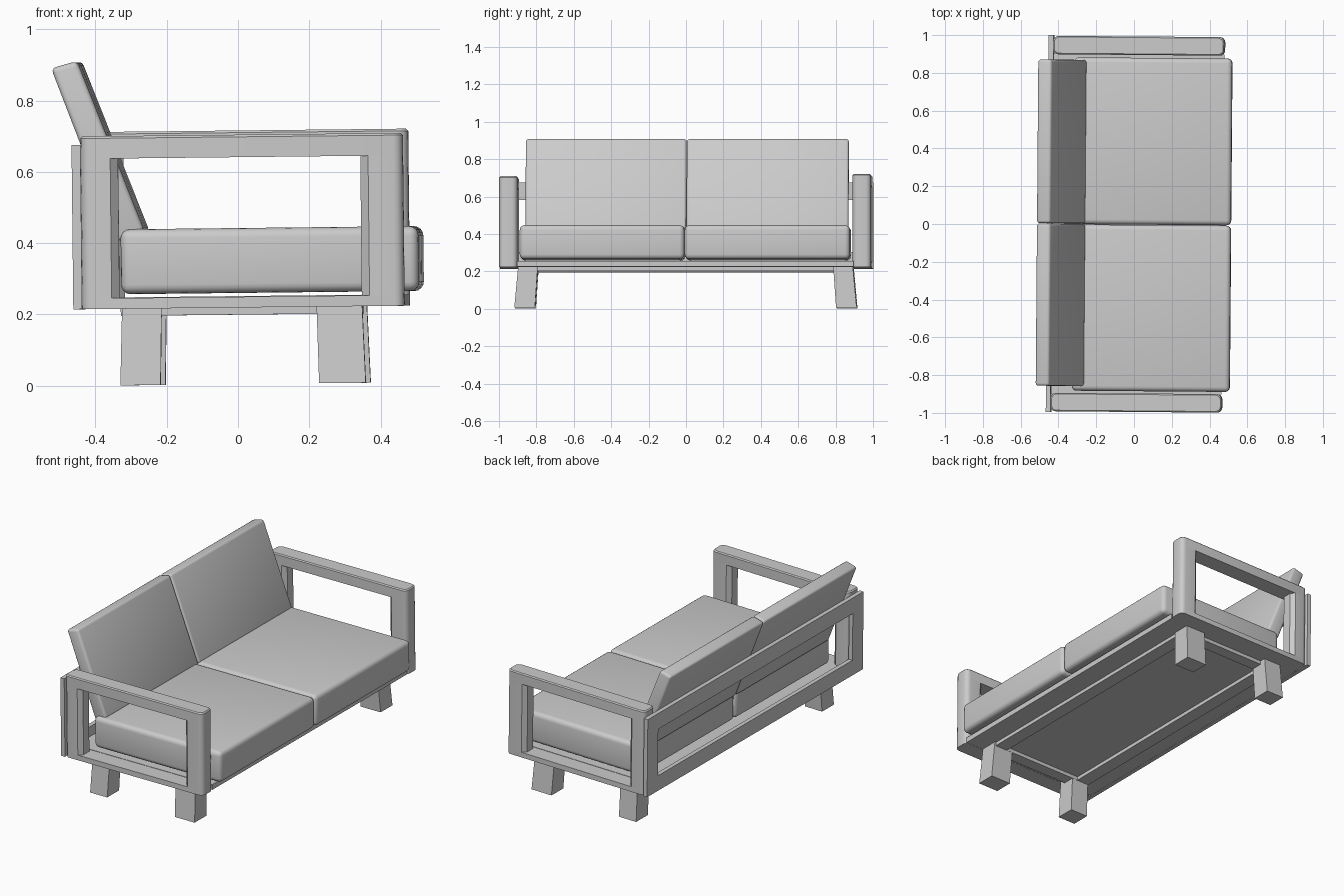
import bpy, bmesh, math
from mathutils import Matrix

if "Cube" in bpy.data.objects:
    bpy.data.objects.remove(bpy.data.objects["Cube"])

# the whole sofa sits very slightly turned and tipped
TILT = (Matrix.Translation((0, 0, 0.004)) @ Matrix.Rotation(-0.008, 4, 'Z')
        @ Matrix.Rotation(-0.011, 4, 'Y'))


def loft(bm, low, high):
    """Closed solid between two matching 3D outlines."""
    a = [bm.verts.new(p) for p in low]
    b = [bm.verts.new(p) for p in high]
    n = len(a)
    bm.faces.new(a[::-1])
    bm.faces.new(b)
    for i in range(n):
        bm.faces.new((a[i], a[(i + 1) % n], b[(i + 1) % n], b[i]))


def prism(bm, plan, z0, z1):
    loft(bm, [(x, y, z0) for x, y in plan], [(x, y, z1) for x, y in plan])


def rect(x0, x1, y0, y1):
    return [(x0, y0), (x1, y0), (x1, y1), (x0, y1)]


def finish(name, bm, bevel=0, segments=3):
    bmesh.ops.recalc_face_normals(bm, faces=bm.faces)
    if bevel:
        bmesh.ops.bevel(bm, geom=bm.edges[:], offset=bevel, segments=segments,
                        profile=0.5, affect='EDGES')
    bm.transform(TILT)
    me = bpy.data.meshes.new(name)
    bm.to_mesh(me)
    bm.free()
    ob = bpy.data.objects.new(name, me)
    bpy.context.collection.objects.link(ob)
    bpy.context.view_layer.objects.active = ob
    ob.select_set(True)
    bpy.ops.object.shade_smooth_by_angle(angle=math.radians(35))
    ob.select_set(False)


def corner(cx, cy, r, start):
    return [(cx + r * math.cos(math.radians(start + 22.5 * i)),
             cy + r * math.sin(math.radians(start + 22.5 * i))) for i in range(5)]


# open arm frames: rounded outside corners, chamfered inside post edges
X0, X1, R, C = -0.427, 0.478, 0.028, 0.022
for side, y0, y1, top in (("near", -0.995, -0.897, 0.70), ("far", 0.895, 0.993, 0.712)):
    bm = bmesh.new()
    back = corner(X0 + R, y1 - R, R, 90) + corner(X0 + R, y0 + R, R, 180)
    front = corner(X1 - R, y0 + R, R, 270) + corner(X1 - R, y1 - R, R, 0)
    rail = back + front
    xb, xf = -0.322, 0.358
    back_post = back + [(xb - C, y0), (xb, y0 + C), (xb, y1 - C), (xb - C, y1)]
    front_post = front + [(xf + C, y1), (xf, y1 - C), (xf, y0 + C), (xf + C, y0)]
    prism(bm, rail, 0.215, 0.245)
    prism(bm, back_post, 0.245, top - 0.063)
    prism(bm, front_post, 0.245, top - 0.063)
    prism(bm, rail, top - 0.063, top - 0.006)
    # softened top edge
    cx, cy = (X0 + X1) / 2, (y0 + y1) / 2
    inset = [(cx + (x - cx) * 0.987, cy + (y - cy) * 0.88, top) for x, y in rail]
    loft(bm, [(x, y, top - 0.006) for x, y in rail], inset)
    finish(side + "_arm", bm)

# back frame: two rails and two end posts
bm = bmesh.new()
bx = (-0.452, -0.427)
prism(bm, rect(*bx, -0.998, 0.998), 0.215, 0.305)
prism(bm, rect(*bx, -0.998, 0.998), 0.582, 0.676)
for y0, y1 in ((-0.998, -0.9), (0.9, 0.998)):
    prism(bm, rect(*bx, y0, y1), 0.305, 0.582)
finish("back_frame", bm)

# seat base board
bm = bmesh.new()
prism(bm, rect(-0.427, 0.474, -0.9, 0.9), 0.216, 0.247)
finish("seat_base", bm)

# under-frame rails between the legs
bm = bmesh.new()
for x0, x1 in ((-0.32, -0.24), (0.27, 0.35)):
    prism(bm, rect(x0, x1, -0.86, 0.86), 0.195, 0.217)
for y0, y1 in ((-0.86, -0.79), (0.79, 0.86)):
    prism(bm, rect(-0.24, 0.27, y0, y1), 0.195, 0.217)
finish("under_frame", bm)

# splayed legs
for end, low, high in (("back", (-0.323, -0.210), (-0.316, -0.205)),
                       ("front", (0.235, 0.366), (0.230, 0.358))):
    for side, s in (("near", -1), ("far", 1)):
        bm = bmesh.new()
        loft(bm, [(x, y, 0) for x, y in rect(*low, s * 0.805, s * 0.915)],
             [(x, y, 0.217) for x, y in rect(*high, s * 0.790, s * 0.895)])
        finish(end + "_leg_" + side, bm)

# seat and back cushions
PROFILE = [(-0.508, 0.892), (-0.435, 0.912), (-0.250, 0.431), (-0.325, 0.402)]
for side, seat_y, back_y in (("near", (-0.885, -0.005), (-0.860, -0.001)),
                             ("far", (-0.003, 0.880), (0.001, 0.867))):
    bm = bmesh.new()
    prism(bm, rect(-0.318, 0.518, *seat_y), 0.256, 0.438)
    finish(side + "_seat_cushion", bm, 0.026, 4)
    bm = bmesh.new()
    loft(bm, [(x, back_y[0], z) for x, z in PROFILE],
         [(x, back_y[1], z) for x, z in PROFILE])
    finish(side + "_back_cushion", bm, 0.014, 3)
